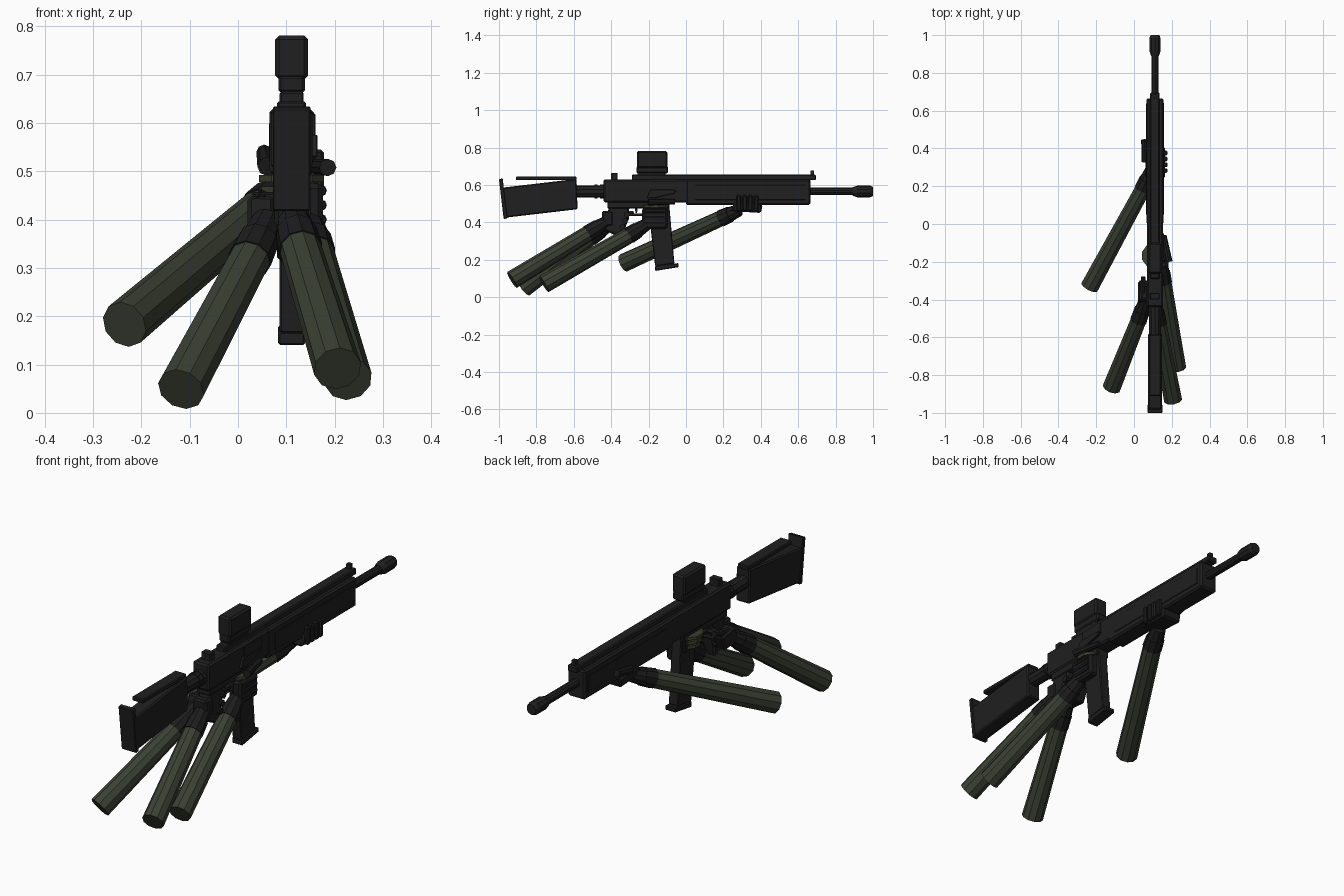
import bpy, bmesh, math
from mathutils import Vector

if "Cube" in bpy.data.objects:
    bpy.data.objects.remove(bpy.data.objects["Cube"])


def material(name, rgb):
    m = bpy.data.materials.new(name)
    m.diffuse_color = (*rgb, 1)
    m.use_nodes = True
    m.node_tree.nodes["Principled BSDF"].inputs["Base Color"].default_value = m.diffuse_color
    return m


BLACK = material("gun black", (0.014, 0.014, 0.014))
GLOVE = material("glove black", (0.012, 0.012, 0.013))
GREEN = material("sleeve green", (0.043, 0.052, 0.034))
OLIVE = material("olive trim", (0.045, 0.05, 0.026))
CX, BZ = 0.111, 0.565          # gun centre line and bore height


def finish(name, bm, mat, bevel=0.0):
    bmesh.ops.recalc_face_normals(bm, faces=bm.faces)
    me = bpy.data.meshes.new(name)
    bm.to_mesh(me)
    bm.free()
    me.materials.append(mat)
    ob = bpy.data.objects.new(name, me)
    bpy.context.collection.objects.link(ob)
    if bevel:
        b = ob.modifiers.new("bevel", 'BEVEL')
        b.width, b.segments = bevel, 1
    return ob


def prism(name, profile, x0, x1, mat=BLACK, bevel=0.004):
    """Side profile in (y, z), extruded across x."""
    bm = bmesh.new()
    f = bm.faces.new([bm.verts.new((x0, y, z)) for y, z in profile])
    r = bmesh.ops.extrude_face_region(bm, geom=[f])
    bmesh.ops.translate(bm, vec=(x1 - x0, 0, 0),
                        verts=[v for v in r['geom'] if isinstance(v, bmesh.types.BMVert)])
    return finish(name, bm, mat, bevel)


def box(name, x, y, z, mat=BLACK, bevel=0.004):
    return prism(name, [(y[0], z[0]), (y[1], z[0]), (y[1], z[1]), (y[0], z[1])], x[0], x[1], mat, bevel)


def tube(name, p0, p1, r0, r1=None, mat=BLACK, sides=10):
    """Straight faceted tube between two points."""
    p0, p1 = Vector(p0), Vector(p1)
    bm = bmesh.new()
    bmesh.ops.create_cone(bm, cap_ends=True, segments=sides, radius1=r0,
                          radius2=r0 if r1 is None else r1, depth=(p1 - p0).length)
    rot = (p1 - p0).to_track_quat('Z', 'Y').to_matrix().to_4x4()
    bmesh.ops.transform(bm, matrix=rot, verts=bm.verts)
    bmesh.ops.translate(bm, vec=(p0 + p1) / 2, verts=bm.verts)
    return finish(name, bm, mat)


def centred(w):
    return (CX - w / 2, CX + w / 2)


# Receiver and handguard
box("receiver", centred(0.086), (-0.44, 0.02), (0.505, 0.63), bevel=0.008)
box("handguard", centred(0.092), (0.0, 0.665), (0.492, 0.63), bevel=0.008)
box("lower_receiver", centred(0.07), (-0.42, -0.09), (0.475, 0.515))
box("top_rail", centred(0.05), (-0.29, 0.695), (0.625, 0.655), bevel=0.005)
box("front_sight", centred(0.02), (0.665, 0.685), (0.65, 0.677), bevel=0)
box("rear_sight", centred(0.05), (-0.40, -0.365), (0.625, 0.665))
box("ejection_port", (0.15, 0.16), (-0.18, -0.05), (0.565, 0.62), bevel=0.002)
prism("charging_lever", [(-0.21, 0.53), (-0.19, 0.575), (-0.06, 0.575), (-0.06, 0.555), (-0.17, 0.53)],
      0.15, 0.165, bevel=0.002)
for side, x in (("left", 0.064), ("right", 0.154)):
    box("handguard_panel_" + side, (x, x + 0.006), (0.05, 0.64), (0.52, 0.6), bevel=0.002)

# Barrel and muzzle
tube("barrel", (CX, 0.64, BZ), (CX, 0.92, BZ), 0.02)
tube("muzzle_cone", (CX, 0.89, BZ), (CX, 0.915, BZ), 0.022, 0.031)
tube("muzzle_brake", (CX, 0.915, BZ), (CX, 0.985, BZ), 0.031)
tube("muzzle_tip", (CX, 0.985, BZ), (CX, 1.0, BZ), 0.031, 0.024)

# Stock
tube("buffer_tube", (CX, -0.60, 0.565), (CX, -0.43, 0.565), 0.033)
for i in range(2):
    y = -0.49 + i * 0.03
    tube("buffer_ring_%d" % i, (CX, y, 0.565), (CX, y + 0.018, 0.565), 0.037)
prism("stock", [(-0.985, 0.585), (-0.585, 0.632), (-0.58, 0.47), (-0.965, 0.425)], *centred(0.072), bevel=0.006)
prism("butt_pad", [(-1.0, 0.63), (-0.98, 0.635), (-0.955, 0.42), (-0.975, 0.418)], *centred(0.078), bevel=0.003)
box("cheek_rest", centred(0.06), (-0.91, -0.585), (0.625, 0.645))

# Optic
box("optic_foot", centred(0.045), (-0.26, -0.11), (0.645, 0.67))
box("optic_base", centred(0.055), (-0.265, -0.095), (0.662, 0.698), bevel=0.006)
box("optic_body", centred(0.068), (-0.263, -0.1), (0.69, 0.781), bevel=0.008)

# Magazine, pistol grip and trigger guard
prism("magazine", [(-0.205, 0.50), (-0.09, 0.50), (-0.062, 0.18), (-0.165, 0.165)], *centred(0.05))
prism("magazine_floor", [(-0.165, 0.14), (-0.04, 0.16), (-0.04, 0.182), (-0.165, 0.168)], *centred(0.056))
box("magazine_well", centred(0.07), (-0.23, -0.10), (0.42, 0.51))
prism("pistol_grip", [(-0.41, 0.49), (-0.30, 0.49), (-0.335, 0.31), (-0.44, 0.36)], *centred(0.06), bevel=0.008)
prism("trigger_guard", [(-0.31, 0.435), (-0.21, 0.435), (-0.21, 0.448), (-0.31, 0.448)], *centred(0.03), bevel=0.002)
prism("trigger", [(-0.275, 0.49), (-0.255, 0.49), (-0.262, 0.45), (-0.27, 0.45)], *centred(0.015), bevel=0)


# Sleeves with gloved wrists: sleeve end, wrist, hand end
def arm(name, end, wrist, hand):
    tube(name + "_sleeve", end, wrist, 0.05, 0.043, GREEN)
    w, h = Vector(wrist), Vector(hand)
    back = w + (w - Vector(end)).normalized() * -0.012
    mid = w.lerp(h, 0.45)
    tube(name + "_cuff", back, mid, 0.046, 0.043, GLOVE)
    tube(name + "_wrist", mid, h, 0.04, 0.033, GLOVE)


arm("support_arm", (-0.235, -0.333, 0.183), (0.052, 0.195, 0.425), (0.09, 0.285, 0.465))
arm("grip_left_arm", (-0.118, -0.865, 0.049), (0.028, -0.5, 0.325), (0.06, -0.40, 0.395))
arm("grip_right_arm", (0.206, -0.93, 0.092), (0.128, -0.515, 0.345), (0.112, -0.41, 0.41))
arm("magazine_arm", (0.228, -0.76, 0.07), (0.155, -0.295, 0.335), (0.145, -0.21, 0.39))

# Support hand under the handguard
prism("support_palm", [(0.24, 0.46), (0.40, 0.45), (0.41, 0.495), (0.26, 0.51)], 0.06, 0.165, GLOVE, 0.008)
for i in range(4):
    y = 0.27 + i * 0.031
    box("support_finger_%d" % i, (0.145, 0.178), (y, y + 0.025), (0.46, 0.545), GLOVE, 0.006)
tube("support_thumb", (0.06, 0.33, 0.51), (0.054, 0.445, 0.54), 0.02, 0.016, GLOVE, 8)

# Hand round the pistol grip
prism("grip_palm", [(-0.43, 0.37), (-0.33, 0.36), (-0.30, 0.43), (-0.40, 0.45)], 0.02, 0.075, GLOVE, 0.008)
for i in range(3):
    z = 0.375 + i * 0.033
    y = -0.34 + i * 0.012
    tube("grip_finger_%d" % i, (0.03, y, z), (0.15, y, z), 0.016, None, GLOVE, 8)
tube("grip_thumb", (0.04, -0.40, 0.43), (0.05, -0.28, 0.45), 0.016, 0.012, GLOVE, 8)
box("grip_back", centred(0.07), (-0.45, -0.39), (0.38, 0.46), GLOVE, 0.008)

# Hand at the magazine well
box("magazine_palm", (0.13, 0.176), (-0.235, -0.10), (0.365, 0.475), GLOVE, 0.01)
for i in range(3):
    z = 0.40 + i * 0.03
    tube("magazine_finger_%d" % i, (0.17, -0.225, z), (0.172, -0.115, z), 0.012, None, GLOVE, 8)
tube("magazine_index", (0.186, -0.2, 0.508), (0.158, -0.06, 0.51), 0.018, 0.014, GLOVE, 8)
for i, (z, r) in enumerate(((0.432, 0.06), (0.455, 0.066), (0.478, 0.071))):
    tube("olive_band_%d" % i, (CX, -0.168, z), (CX, -0.168, z + 0.014), r, None, OLIVE, 10)
